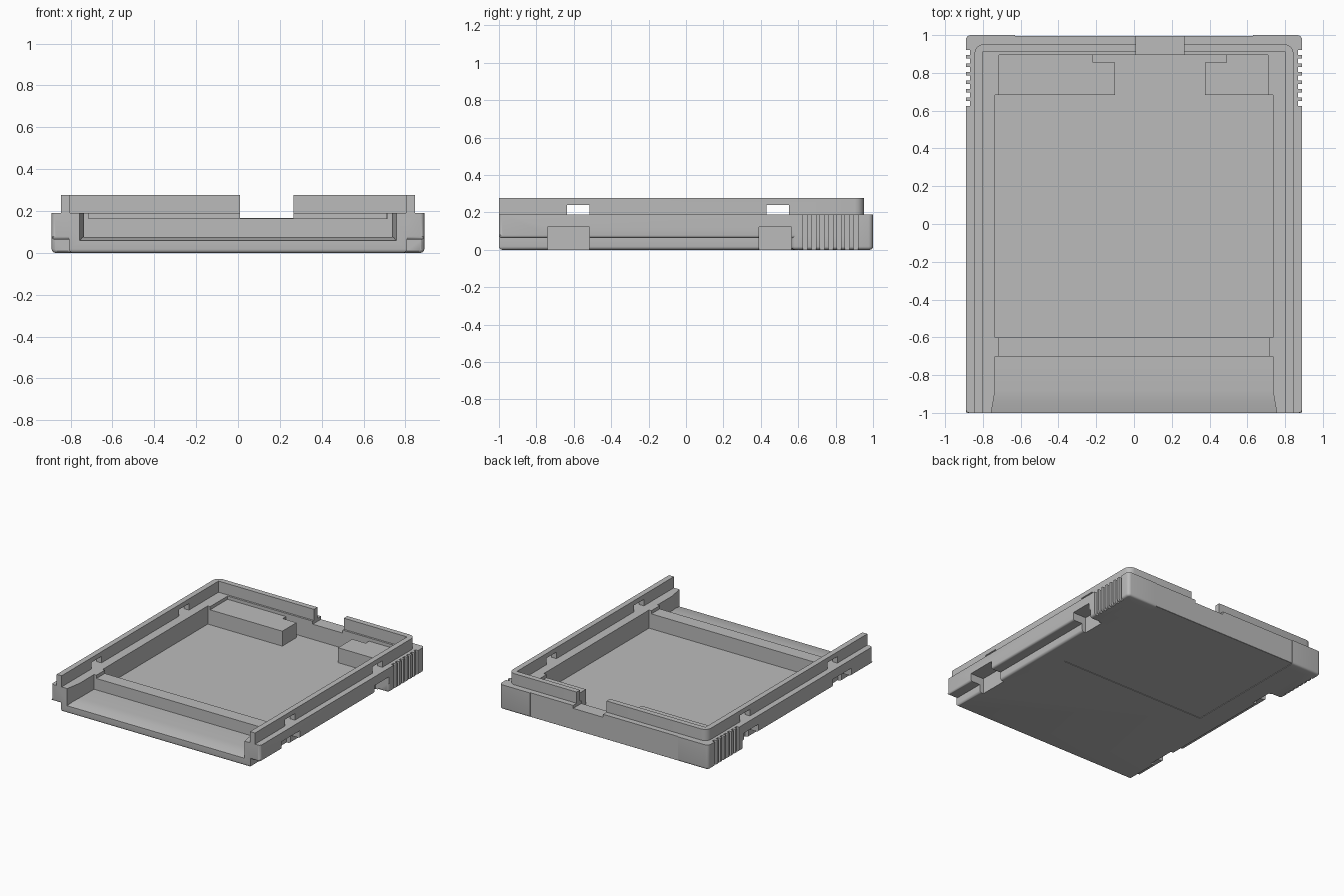
import bpy, bmesh

if "Cube" in bpy.data.objects:
    bpy.data.objects.remove(bpy.data.objects["Cube"])

grey = bpy.data.materials.new("light_grey")
grey.diffuse_color = (0.5, 0.5, 0.5, 1)
grey.use_nodes = True
grey.node_tree.nodes["Principled BSDF"].inputs["Base Color"].default_value = grey.diffuse_color


def finish(name, bm):
    bmesh.ops.recalc_face_normals(bm, faces=bm.faces)
    me = bpy.data.meshes.new(name)
    bm.to_mesh(me)
    bm.free()
    ob = bpy.data.objects.new(name, me)
    bpy.context.collection.objects.link(ob)
    me.materials.append(grey)
    return ob


def box(name, x, y, z, rounds=()):
    """Box from ranges; rounds = (radius, rule on edge midpoint and direction)."""
    bm = bmesh.new()
    bmesh.ops.create_cube(bm, size=1)
    for v in bm.verts:
        for i, (a, b) in enumerate((x, y, z)):
            v.co[i] = a if v.co[i] < 0 else b
    for r, rule in rounds:
        edges = [e for e in bm.edges
                 if rule((e.verts[0].co + e.verts[1].co) / 2, e.verts[0].co - e.verts[1].co)]
        bmesh.ops.bevel(bm, geom=edges, offset=r, segments=4, profile=0.5, affect='EDGES')
    return finish(name, bm)


def prism(name, rings):
    """Loft between rings of equal length."""
    bm = bmesh.new()
    loops = [[bm.verts.new(p) for p in ring] for ring in rings]
    n = len(loops[0])
    for a, b in zip(loops, loops[1:]):
        for i in range(n):
            bm.faces.new((a[i], a[(i + 1) % n], b[(i + 1) % n], b[i]))
    bm.faces.new(loops[0])
    bm.faces.new(loops[-1])
    return finish(name, bm)


def combine(target, tool, op='DIFFERENCE'):
    m = target.modifiers.new(op.lower(), 'BOOLEAN')
    m.operation, m.solver, m.object = op, 'EXACT', tool
    bpy.context.view_layer.objects.active = target
    bpy.ops.object.modifier_apply(modifier=m.name)
    bpy.data.objects.remove(tool)


def cut(target, x, y, z):
    combine(target, box("cutter", x, y, z))


def upright(m, d):
    return abs(d.z) > 0.01


def rear_upright(m, d):
    return upright(m, d) and m.y > 0


def underside(z0):
    return lambda m, d: abs(m.z - z0) < 1e-4


# Shell: bottom plate, overhanging side flange and full-height rear grip block
shell = box("shell", (-.89, .89), (-1, .9), (.063, .19), [(.015, underside(.063)), (.02, upright)])
combine(shell, box("plate", (-.807, .807), (-1, .95), (0, .15), [(.018, underside(0))]), 'UNION')
combine(shell, box("rear_block", (-.89, .89), (.563, 1), (0, .19),
                   [(.025, rear_upright), (.018, underside(0))]), 'UNION')

# Side notches and grip grooves
for s in (-1, 1):
    xs = sorted((s * .775, s * 1.0))
    for y in ((-.74, -.515), (.39, .565)):
        cut(shell, xs, y, (-.1, .122))
    for i in range(7):
        y = .638 + i * .045
        cut(shell, sorted((s * .868, s * 1.0)), (y - .012, y + .012), (-.1, .3))

# Main cavity, rear shelves with their notches, and cross bar
FLOOR = .05
cut(shell, (-.735, .735), (-.6, .682), (FLOOR, .4))
cut(shell, (-.715, .71), (.67, .895), (.165, .4))
cut(shell, (-.10, .375), (.67, .895), (FLOOR, .4))
cut(shell, (-.218, .49), (.855, .895), (FLOOR, .4))
cut(shell, (-.715, .715), (-.71, -.59), (.165, .4))

# Front tray: floor dips and the sides flare towards the open front
tray = [(-.702, .735, .077), (-.88, .735, .077), (-.94, .745, .072), (-1, .756, .058), (-1.05, .765, .045)]
combine(shell, prism("tray", [[(-w, y, z), (w, y, z), (w, y, .4), (-w, y, .4)] for y, w, z in tray]))

# Shallow label recess wrapping from underside to back face
cut(shell, (-.63, .63), (-.02, 1.1), (-.1, .004))
cut(shell, (-.63, .63), (.995, 1.1), (-.1, .4))

# Raised lip: open at the front, with a gap in the back and side windows
lip = box("lip", (-.845, .845), (-1, .952), (.18, .276), [(.05, rear_upright)])
cut(lip, (-.803, .803), (-1.1, .91), (.1, .4))
for y in ((-.635, -.515), (.43, .55)):
    cut(lip, (-1, 1), y, (.19, .24))
for ob in (shell, lip):
    cut(ob, (.01, .265), (.89, 1.1), (.167, .4))

for ob in (shell, lip):
    bpy.ops.object.select_all(action='DESELECT')
    ob.select_set(True)
    bpy.context.view_layer.objects.active = ob
    bpy.ops.object.shade_smooth_by_angle(angle=0.52)
